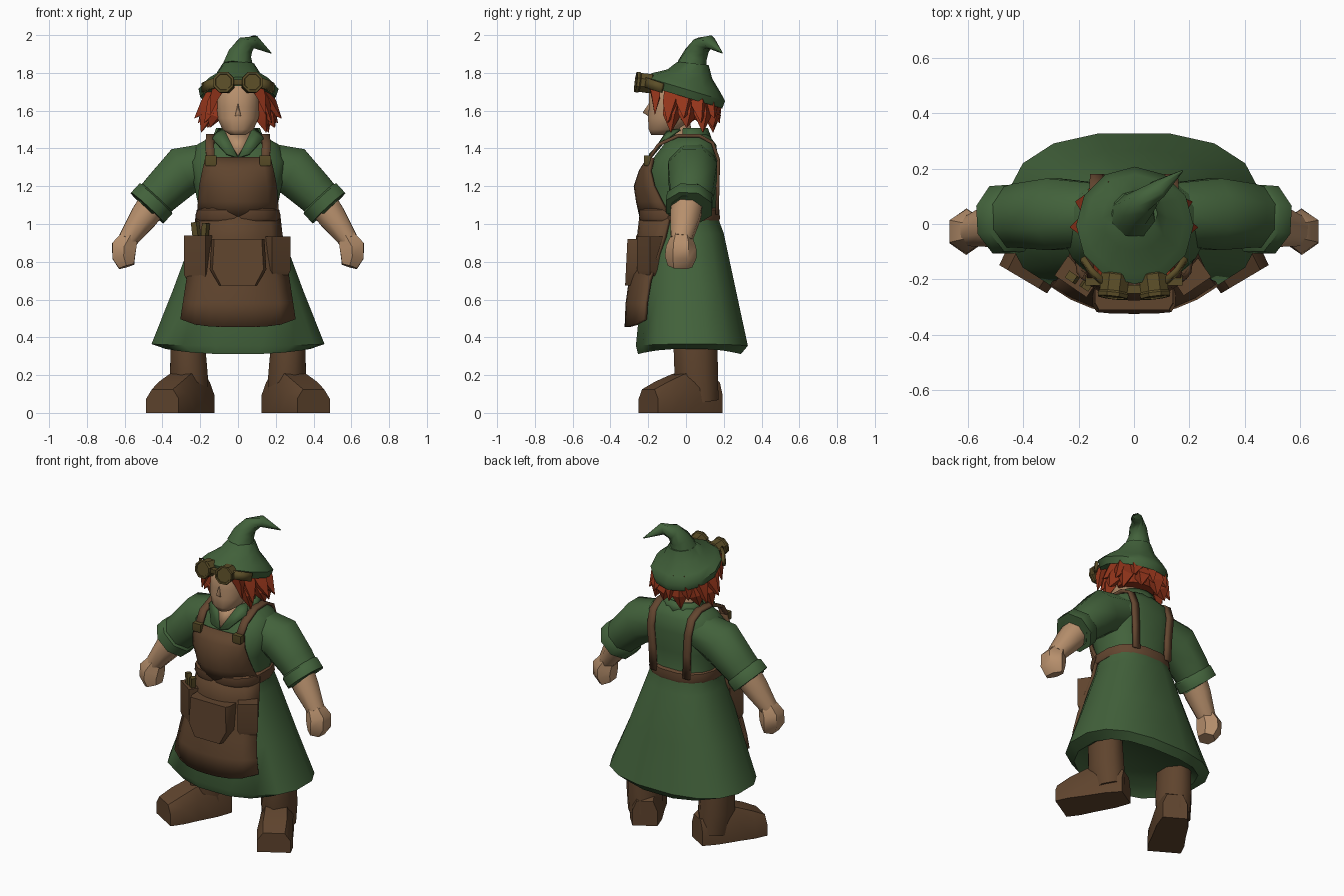
import bpy, math
from mathutils import Vector as V, Matrix

if "Cube" in bpy.data.objects:
    bpy.data.objects.remove(bpy.data.objects["Cube"])


def material(name, rgb):
    m = bpy.data.materials.new(name)
    m.diffuse_color = (*rgb, 1)
    m.use_nodes = True
    m.node_tree.nodes["Principled BSDF"].inputs["Base Color"].default_value = m.diffuse_color
    return m


GREEN = material("cloth green", (0.055, 0.122, 0.044))
BROWN = material("leather brown", (0.115, 0.058, 0.027))
STRAP = material("strap brown", (0.125, 0.061, 0.029))
SKIN = material("skin", (0.47, 0.275, 0.150))
RED = material("hair red", (0.30, 0.036, 0.011))
OLIVE = material("brass olive", (0.105, 0.076, 0.021))


def make(name, mat, *pieces, mirror=False, thick=0, angle=42):
    """Join (verts, faces) pieces into one object."""
    verts, faces = [], []
    for vs, fs in pieces:
        k = len(verts)
        verts += [tuple(v) for v in vs]
        faces += [[i + k for i in f] for f in fs]
    me = bpy.data.meshes.new(name)
    me.from_pydata(verts, [], faces)
    me.materials.append(mat)
    ob = bpy.data.objects.new(name, me)
    bpy.context.collection.objects.link(ob)
    bpy.ops.object.select_all(action='DESELECT')
    ob.select_set(True)
    bpy.context.view_layer.objects.active = ob
    bpy.ops.object.mode_set(mode='EDIT')
    bpy.ops.mesh.select_all(action='SELECT')
    bpy.ops.mesh.normals_make_consistent(inside=False)
    bpy.ops.object.mode_set(mode='OBJECT')
    bpy.ops.object.shade_smooth_by_angle(angle=math.radians(angle))
    if thick:
        s = ob.modifiers.new("thickness", 'SOLIDIFY')
        s.thickness, s.offset = thick, 0
    if mirror:
        ob.modifiers.new("mirror", 'MIRROR').use_mirror_merge = False
    return ob


def loft(rings, closed=True, caps=True):
    n, vs, fs = len(rings[0]), [p for r in rings for p in r], []
    for i in range(len(rings) - 1):
        for j in range(n if closed else n - 1):
            a, b = i * n + j, i * n + (j + 1) % n
            fs.append([a, b, b + n, a + n])
    if caps and closed:
        fs += [list(range(n))[::-1], list(range(len(vs) - n, len(vs)))]
    return vs, fs


def oval(z, rx, yf, yb, n=16, p=2.0, lift=0.0):
    """Level ring from front yf to back yb; lift raises its sides."""
    pts, cy, ry = [], (yf + yb) / 2, (yb - yf) / 2
    for k in range(n):
        a = 2 * math.pi * (k + .5) / n
        c, s = math.cos(a), math.sin(a)
        x, y = (math.copysign(abs(t) ** (2 / p), t) for t in (c, s))
        pts.append(V((rx * x, cy + ry * y, z + lift * c * c)))
    return pts


def tube(path, n=8, ref=(0, 1, 0)):
    """Path entries: (x, y, z, radius across, radius along ref)."""
    P, rings = [V(q[:3]) for q in path], []
    for i, q in enumerate(path):
        d = (P[min(i + 1, len(P) - 1)] - P[max(i - 1, 0)]).normalized()
        u = V(ref).cross(d).normalized()
        v = d.cross(u)
        rings.append([P[i] + u * q[3] * math.cos(a) + v * q[-1] * math.sin(a)
                      for a in (2 * math.pi * (k + .5) / n for k in range(n))])
    return loft(rings)


def block(c, size, turn=0, tilt=0):
    m = Matrix.Translation(c) @ Matrix.Rotation(turn, 4, 'Z') @ Matrix.Rotation(tilt, 4, 'Y')
    sx, sy, sz = (s / 2 for s in size)
    ring = lambda z, k: [m @ V((x * sx * k, y * sy * k, z)) for x, y in ((-1, -1), (1, -1), (1, 1), (-1, 1))]
    return loft([ring(-sz, .8), ring(-sz * .7, 1), ring(sz, 1)])


def ribbon(path, width):
    return loft([[V(p) - V(width) / 2, V(p) + V(width) / 2] for p in path], closed=False)


def panel(rows, cols=9):
    """Curved sheet from rows (z, half width, y centre, y edge, edge lift)."""
    ts = [2 * k / (cols - 1) - 1 for k in range(cols)]
    return loft([[V((t * w, yf + (ys - yf) * abs(t) ** 2.3, z + up * t ** 4)) for t in ts]
                 for z, w, yf, ys, up in rows], closed=False)


# Robe: skirt with turned-in hem, waist and chest
robe = [(.37, .34, -.20, .24, 0), (.31, .39, -.258, .295, .03), (.355, .465, -.27, .332, .01),
        (.65, .35, -.24, .268, 0), (.95, .237, -.21, .203, 0), (1.06, .205, -.19, .162, 0),
        (1.2, .235, -.22, .17, 0), (1.33, .26, -.19, .174, 0), (1.42, .22, -.12, .162, 0),
        (1.475, .12, -.09, .12, 0)]
make("robe", GREEN, loft([oval(z, rx, f, b, 16, 2.5, l) for z, rx, f, b, l in robe]), angle=50)

# Sleeves with rolled cuffs
make("sleeve", GREEN, tube([(.08, .035, 1.34, .11, .115), (.29, .035, 1.28, .142, .14),
                            (.40, .03, 1.17, .12, .125), (.46, .02, 1.11, .11, .115)]),
     mirror=True, angle=60)
make("cuff", GREEN, tube([(.425, .02, 1.145, .105, .11), (.437, .02, 1.132, .128, .13),
                          (.48, .015, 1.085, .128, .132), (.484, .015, 1.081, .10, .10),
                          (.46, .015, 1.105, .09, .09)]), mirror=True, angle=50)

# Bare forearms and fists
make("forearm", SKIN, tube([(.44, .01, 1.12, .088, .09), (.50, -.005, 1.035, .08, .085),
                            (.585, -.025, .915, .055, .06)]), mirror=True, angle=60)
make("fist", SKIN, tube([(.57, -.025, .94, .05, .055), (.603, -.026, .88, .076, .08),
                         (.605, -.028, .825, .07, .084), (.59, -.032, .775, .048, .065)], 6),
     mirror=True, angle=50)

# Boots turned outward
FWD, SIDE, HEEL = V((.51, -.86, 0)), V((.86, .51, 0)), V((.19, .155, 0))
foot = []
for s, w, h in ((0, .075, .16), (.1, .095, .23), (.23, .1, .205), (.33, .108, .165), (.412, .10, .125)):
    foot.append([HEEL + FWD * s + SIDE * w * a + V((0, 0, h * b))
                 for a, b in ((-1, 0), (-1, .6), (-.65, 1), (.65, 1), (1, .6), (1, 0))])
make("boot_foot", BROWN, loft(foot), mirror=True)
make("boot_shaft", BROWN, tube([(.25, .07, .06, .10, .11), (.26, .055, .2, .108, .125),
                                (.265, .05, .34, .10, .125), (.265, .05, .46, .10, .115)]),
     mirror=True, angle=60)

# Apron: bib, skirt and waistband
make("apron_bib", BROWN, panel([(1.04, .21, -.237, -.085, 0), (1.12, .205, -.255, -.13, 0),
                                (1.2, .20, -.267, -.17, 0), (1.28, .185, -.24, -.19, 0),
                                (1.35, .17, -.195, -.175, 0)]), thick=.02)
make("apron_skirt", BROWN, panel([(.455, .30, -.315, -.215, .04), (.58, .287, -.31, -.21, 0),
                                  (.70, .268, -.293, -.19, 0), (.93, .23, -.25, -.11, 0),
                                  (1.06, .215, -.235, -.08, 0)]), thick=.02)
make("waistband", STRAP, loft([oval(z, rx, f, b, 16, 2.5) for z, rx, f, b in (
    (1.015, .22, -.24, .178), (1.03, .228, -.25, .183), (1.075, .222, -.25, .18), (1.085, .205, -.238, .165))]))

# Pockets and tools
outline = [(-.14, .92), (.14, .92), (.15, .76), (.10, .675), (-.10, .675), (-.15, .76)]
make("front_pouch", BROWN, loft([[V((x * k, y + (.92 - z) * -.05, z)) for x, z in outline]
                                 for y, k in ((-.22, 1), (-.285, 1), (-.31, .9))]))
make("right_pocket", BROWN, block((.205, -.19, .83), (.12, .085, .21), .6))
make("left_pocket", BROWN, block((-.205, -.19, .82), (.14, .085, .24), -.6))
make("pocket_tools", OLIVE, block((-.22, -.195, .95), (.035, .03, .12), -.6, -.15),
     block((-.175, -.22, .95), (.03, .03, .11), -.6, .12))

# Shoulder straps and buckles
path = [(.145, -.205, 1.33), (.15, -.145, 1.42), (.145, -.04, 1.468), (.14, .07, 1.468),
        (.138, .14, 1.43), (.135, .172, 1.34), (.125, .168, 1.2), (.12, .165, 1.05)]
make("shoulder_strap", STRAP, ribbon(path, (.046, 0, 0)), mirror=True, thick=.018)
make("buckle", OLIVE, block((.145, -.205, 1.335), (.06, .035, .055)), mirror=True)

# Collar, neck and open neckline
make("neck", SKIN, tube([(0, -.02, 1.40, .075), (0, -.05, 1.56, .07)]), angle=60)
make("neckline", SKIN, ([(0, -.183, 1.36), (.07, -.11, 1.475), (0, -.09, 1.50), (-.07, -.11, 1.475)],
                        [[0, 1, 2, 3]]), thick=.008)
flap = [(0, -.19, 1.35), (.06, -.19, 1.37), (.135, -.105, 1.45), (.10, -.03, 1.50), (.07, -.10, 1.49)]
make("collar_flap", GREEN, (flap, [[0, 1, 2, 4], [2, 3, 4]]), mirror=True, thick=.012)
back = [(.115 * math.cos(a), .025 + .09 * math.sin(a)) for a in (math.pi * (k / 8 * 1.3 - .15) for k in range(9))]
make("collar_back", GREEN, loft([[V((x * k, y * k, z)) for x, y in back]
                                 for z, k in ((1.44, 1.15), (1.505, .95))], closed=False), thick=.015)

# Head and nose
make("head", SKIN, loft([oval(z, rx, f, b, 12, 2.3) for z, rx, f, b in (
    (1.47, .04, -.185, -.09), (1.50, .085, -.2, -.02), (1.56, .112, -.205, .06),
    (1.62, .12, -.2, .1), (1.70, .12, -.2, .12), (1.76, .10, -.15, .1))]), angle=60)
make("nose", SKIN, ([(0, -.195, 1.64), (.017, -.198, 1.57), (-.017, -.198, 1.57), (0, -.23, 1.59)],
                    [[0, 1, 3], [0, 3, 2], [1, 2, 3]]), angle=120)

# Hair: cap with two rows of pointed locks, plus strands framing the face
locks = [loft([oval(z, rx, f, b, 12) for z, rx, f, b in (
    (1.55, .12, -.07, .11), (1.62, .15, -.12, .145), (1.74, .15, -.13, .13))])]
for count, top, out, low in ((9, 1.655, .232, 1.535), (8, 1.60, .195, 1.485)):
    for k in range(count):
        a = math.radians(-40 + 260 * k / (count - 1))
        c, s = math.cos(a), math.sin(a)
        locks.append(tube([(.125 * c, .01 + .115 * s, top + .03, .058, .058),
                           (.17 * c, .01 + .14 * s, top - .03, .048, .048),
                           (out * c, .01 + out * .72 * s, low + .025 * (k % 2), .002, .002)], 4, (.3, 1, .2)))
for x in (-1, 1):
    locks.append(tube([(.10 * x, -.165, 1.73, .045, .04), (.125 * x, -.16, 1.67, .032, .03),
                       (.145 * x, -.165, 1.58, .002, .002)], 4))
make("hair", RED, *locks, angle=25)


# Hat: tilted brim, cone and bent tip
def tilted(cx, cy, cz, r, slope, n=12):
    return [V((cx + r * math.cos(a), cy + r * math.sin(a), cz + slope * r * math.sin(a)))
            for a in (2 * math.pi * k / n for k in range(n))]


make("hat_brim_and_cone", GREEN, loft([tilted(*q) for q in (
    (0, -.01, 1.69, .17, -.3), (0, -.008, 1.672, .2, -.3), (.003, -.005, 1.715, .212, -.3),
    (.003, 0, 1.75, .18, -.27), (.002, .02, 1.795, .118, -.2), (.002, .037, 1.85, .083, -.1))]), angle=50)
make("hat_tip", GREEN, tube([(0, .033, 1.835, .086), (.008, .052, 1.895, .066), (.035, .08, 1.943, .052),
                             (.085, .125, 1.965, .036), (.175, .192, 1.905, .003)]), angle=60)

# Goggles on the brim
axis = V((.12, -1, .12)).normalized()
mid = V((.073, -.23, 1.748))
u = V((0, 0, 1)).cross(axis).normalized()
w = axis.cross(u)
rings = [[mid + axis * s + (u * math.cos(a) + w * math.sin(a)) * r
          for a in (math.pi * (k + .5) / 4 for k in range(8))]
         for s, r in ((-.05, .05), (-.045, .055), (.015, .054), (.022, .06), (.036, .057), (.036, .046), (.03, .044))]
make("goggle_lens", OLIVE, loft(rings), mirror=True, angle=25)
make("goggle_bridge", OLIVE, block((0, -.235, 1.75), (.06, .03, .03)))
make("goggle_strap", OLIVE, ribbon([(.11, -.212, 1.75), (.155, -.17, 1.735), (.185, -.125, 1.72)],
                                   (0, .01, .05)), mirror=True, thick=.02)
